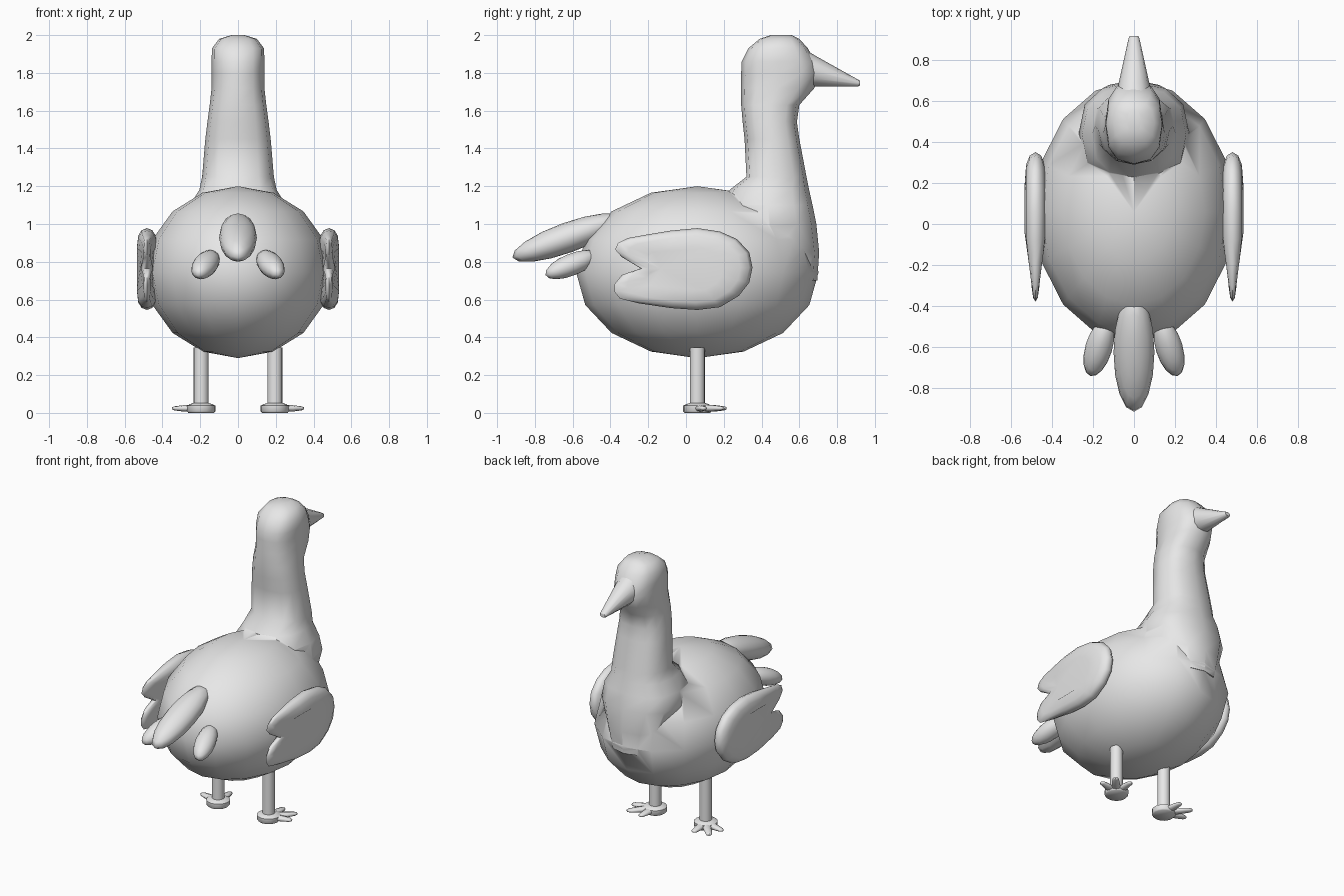
import bpy, bmesh, math
from mathutils import Vector, Matrix

if "Cube" in bpy.data.objects:
    bpy.data.objects.remove(bpy.data.objects["Cube"])

mat = bpy.data.materials.new("plain grey")
mat.diffuse_color = (0.8, 0.8, 0.8, 1)
mat.use_nodes = True
mat.node_tree.nodes["Principled BSDF"].inputs["Base Color"].default_value = mat.diffuse_color


def finish(name, bm, angle=70):
    bmesh.ops.recalc_face_normals(bm, faces=bm.faces)
    me = bpy.data.meshes.new(name)
    bm.to_mesh(me)
    bm.free()
    me.materials.append(mat)
    ob = bpy.data.objects.new(name, me)
    bpy.context.collection.objects.link(ob)
    bpy.ops.object.select_all(action='DESELECT')
    ob.select_set(True)
    bpy.context.view_layer.objects.active = ob
    bpy.ops.object.shade_smooth_by_angle(angle=math.radians(angle))
    return ob


def loft(rings):
    """Skin closed rings of equal length and cap both ends."""
    bm = bmesh.new()
    vs = [[bm.verts.new(p) for p in r] for r in rings]
    n = len(vs[0])
    for a, b in zip(vs, vs[1:]):
        for i in range(n):
            j = (i + 1) % n
            bm.faces.new((a[i], a[j], b[j], b[i]))
    bm.faces.new(vs[0])
    bm.faces.new(vs[-1])
    return bm


def ellipsoid(name, centre, radii, direction=(0, 1, 0), seg=16, rings=8):
    """Ellipsoid whose y radius lies along the direction."""
    bm = bmesh.new()
    bmesh.ops.create_uvsphere(bm, u_segments=seg, v_segments=rings, radius=1)
    y = Vector(direction).normalized()
    x = y.cross(Vector((0, 0, 1))).normalized()
    rot = Matrix((x, y, x.cross(y))).transposed().to_4x4()
    bm.transform(Matrix.Translation(centre) @ rot @ Matrix.Diagonal((*radii, 1)))
    return finish(name, bm)


# body
body = ellipsoid("body", (0, 0.06, 0.745), (0.49, 0.642, 0.455))

# neck and head: z, back y, front y, half width
sections = [(0.70, 0.30, 0.695, 0.16), (0.85, 0.25, 0.705, 0.21), (1.0, 0.20, 0.69, 0.27),
            (1.10, 0.20, 0.67, 0.255), (1.18, 0.23, 0.652, 0.205), (1.25, 0.32, 0.638, 0.19),
            (1.45, 0.31, 0.60, 0.173), (1.54, 0.30, 0.587, 0.162), (1.63, 0.292, 0.60, 0.15),
            (1.72, 0.29, 0.68, 0.14), (1.80, 0.292, 0.70, 0.14), (1.86, 0.295, 0.685, 0.14),
            (1.93, 0.33, 0.645, 0.138), (1.98, 0.39, 0.60, 0.10), (2.0, 0.45, 0.56, 0.035)]


def soft(c, p=0.8):
    return math.copysign(abs(c) ** p, c)


rings = []
for z, yb, yf, w in sections:
    ring = []
    for i in range(12):
        a = math.tau * i / 12
        ring.append((w * soft(math.cos(a)), (yb + yf) / 2 + (yf - yb) / 2 * soft(math.sin(a)), z))
    rings.append(ring)
neck = finish("neck_and_head", loft(rings))

# merge the neck into the body
mod = body.modifiers.new("join_neck", 'BOOLEAN')
mod.operation = 'UNION'
mod.solver = 'EXACT'
mod.object = neck
bpy.context.view_layer.objects.active = body
bpy.ops.object.modifier_apply(modifier=mod.name)
bpy.data.objects.remove(neck)
body.name = "body_neck_head"

# beak
rings = []
for y, zc, rx, rz in [(0.62, 1.83, 0.085, 0.1), (0.69, 1.808, 0.075, 0.08),
                      (0.91, 1.746, 0.026, 0.019), (0.92, 1.746, 0.02, 0.013)]:
    rings.append([(rx * math.cos(math.tau * i / 12), y,
                   max(1.728, zc + rz * math.sin(math.tau * i / 12))) for i in range(12)])
finish("beak", loft(rings), 60)

# tail feathers
ellipsoid("tail_feather_middle", (0, -0.627, 0.928), (0.1, 0.31, 0.08), (0, -0.94, -0.34))
for s, side in ((1, "right"), (-1, "left")):
    ellipsoid("tail_feather_" + side, (0.172 * s, -0.605, 0.785), (0.066, 0.155, 0.058),
              (0.27 * s, -0.9, -0.36))

# wing outline as (y, z), notched at the rear
outline = [(0.352, 0.77), (0.335, 0.85), (0.27, 0.92), (0.18, 0.96), (0.06, 0.978), (-0.08, 0.965),
           (-0.20, 0.945), (-0.31, 0.925), (-0.36, 0.90), (-0.375, 0.865), (-0.34, 0.825),
           (-0.24, 0.765), (-0.34, 0.73), (-0.38, 0.68), (-0.378, 0.64), (-0.35, 0.605),
           (-0.25, 0.58), (-0.08, 0.555), (0.06, 0.545), (0.18, 0.56), (0.28, 0.62), (0.335, 0.69)]
for s, side in ((1, "right"), (-1, "left")):
    rings = []
    for k, d in [(0.55, -0.053), (0.82, -0.046), (0.95, -0.028), (1, 0), (0.95, 0.028),
                 (0.82, 0.046), (0.55, 0.053)]:
        ring = []
        for y, z in outline:
            thin = min(1, max(0.4, 1 + (y + 0.1) * 2.2))
            ring.append((s * (0.482 + d * thin), k * y, 0.76 + k * (z - 0.76)))
        rings.append(ring)
    finish("wing_" + side, loft(rings))

# legs and feet
for s, side in ((1, "right"), (-1, "left")):
    x0, y0 = 0.195 * s, 0.06

    def disc(r, z):
        return [(x0 + r * math.cos(math.tau * i / 16), y0 + r * math.sin(math.tau * i / 16), z)
                for i in range(16)]
    finish("leg_" + side, loft([disc(0.04, 0.02), disc(0.04, 0.345)]), 40)
    finish("foot_pad_" + side, loft([disc(0.068, 0), disc(0.075, 0.008), disc(0.075, 0.038),
                                     disc(0.06, 0.046), disc(0.042, 0.052)]), 50)
    # three toes fanned forward and outward
    for t, (dx, dy) in enumerate([(0.01, 0.155), (0.122, 0.137), (0.153, 0.035)]):
        d = Vector((dx * s, dy, 0))
        across = Vector((-d.y, d.x, 0)).normalized()
        base = Vector((x0, y0, 0.024))
        rings = []
        for f, w, h in [(0.1, 0.03, 0.02), (0.6, 0.026, 0.017), (0.92, 0.02, 0.011), (1, 0.01, 0.006)]:
            rings.append([base + d * f + across * w * math.cos(math.tau * i / 8)
                          + Vector((0, 0, h * math.sin(math.tau * i / 8))) for i in range(8)])
        finish(f"toe_{t + 1}_{side}", loft(rings))
